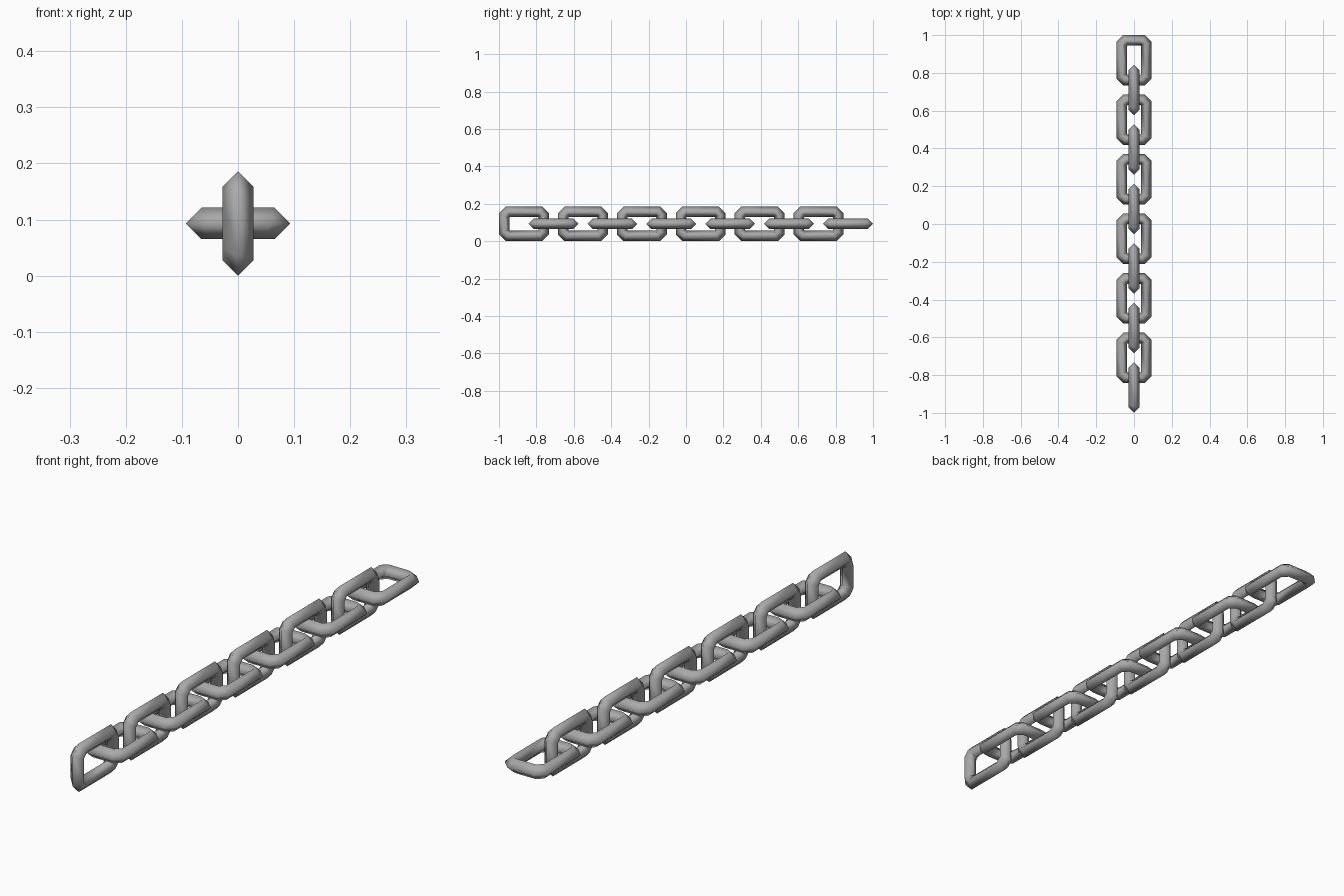
import bpy, bmesh
from math import cos, sin, pi, radians
from mathutils import Vector

cube = bpy.data.objects.get("Cube")
if cube:
    bpy.data.objects.remove(cube, do_unlink=True)

LINKS = 12
LENGTH, WIDTH = 0.267, 0.186
BAR = 0.028        # half diagonal of the diamond bar section
CHAMFER = 0.02     # corner cut of the bar's centre line
PITCH = (2 - LENGTH) / (LINKS - 1)

steel = bpy.data.materials.new("grey steel")
steel.use_nodes = True
grey = (0.4, 0.4, 0.4, 1)
steel.diffuse_color = grey
steel.node_tree.nodes["Principled BSDF"].inputs["Base Color"].default_value = grey


def link_mesh():
    """Closed link in the XY plane: a diamond section swept round a cut-corner rectangle."""
    hx, hy = WIDTH / 2 - BAR, LENGTH / 2 - BAR
    path = []
    for sx, sy in ((1, 1), (-1, 1), (-1, -1), (1, -1)):
        side = (Vector((sx * hx, sy * (hy - CHAMFER), 0)), Vector((sx, sy * (2 ** 0.5 - 1), 0)))
        end = (Vector((sx * (hx - CHAMFER), sy * hy, 0)), Vector((sx * (2 ** 0.5 - 1), sy, 0)))
        path += [side, end] if sx * sy > 0 else [end, side]
    bm = bmesh.new()
    rings = []
    for centre, mitre in path:
        ring = []
        for k in range(4):
            a = k * pi / 2
            ring.append(bm.verts.new(centre + mitre * BAR * cos(a) + Vector((0, 0, BAR * sin(a)))))
        rings.append(ring)
    for i, ring in enumerate(rings):
        following = rings[(i + 1) % len(rings)]
        for k in range(4):
            n = (k + 1) % 4
            bm.faces.new((ring[k], following[k], following[n], ring[n])).smooth = True
    bmesh.ops.recalc_face_normals(bm, faces=bm.faces)
    mesh = bpy.data.meshes.new("chain_link")
    bm.to_mesh(mesh)
    bm.free()
    mesh.materials.append(steel)
    return mesh


# Links alternate between upright and flat along the chain
mesh = link_mesh()
for i in range(LINKS):
    upright = i % 2 == 0
    link = bpy.data.objects.new(f"{'upright' if upright else 'flat'}_link_{i // 2 + 1}", mesh)
    link.location = (0, -1 + LENGTH / 2 + i * PITCH, WIDTH / 2)
    link.rotation_euler.y = radians(90) if upright else 0
    bpy.context.collection.objects.link(link)
